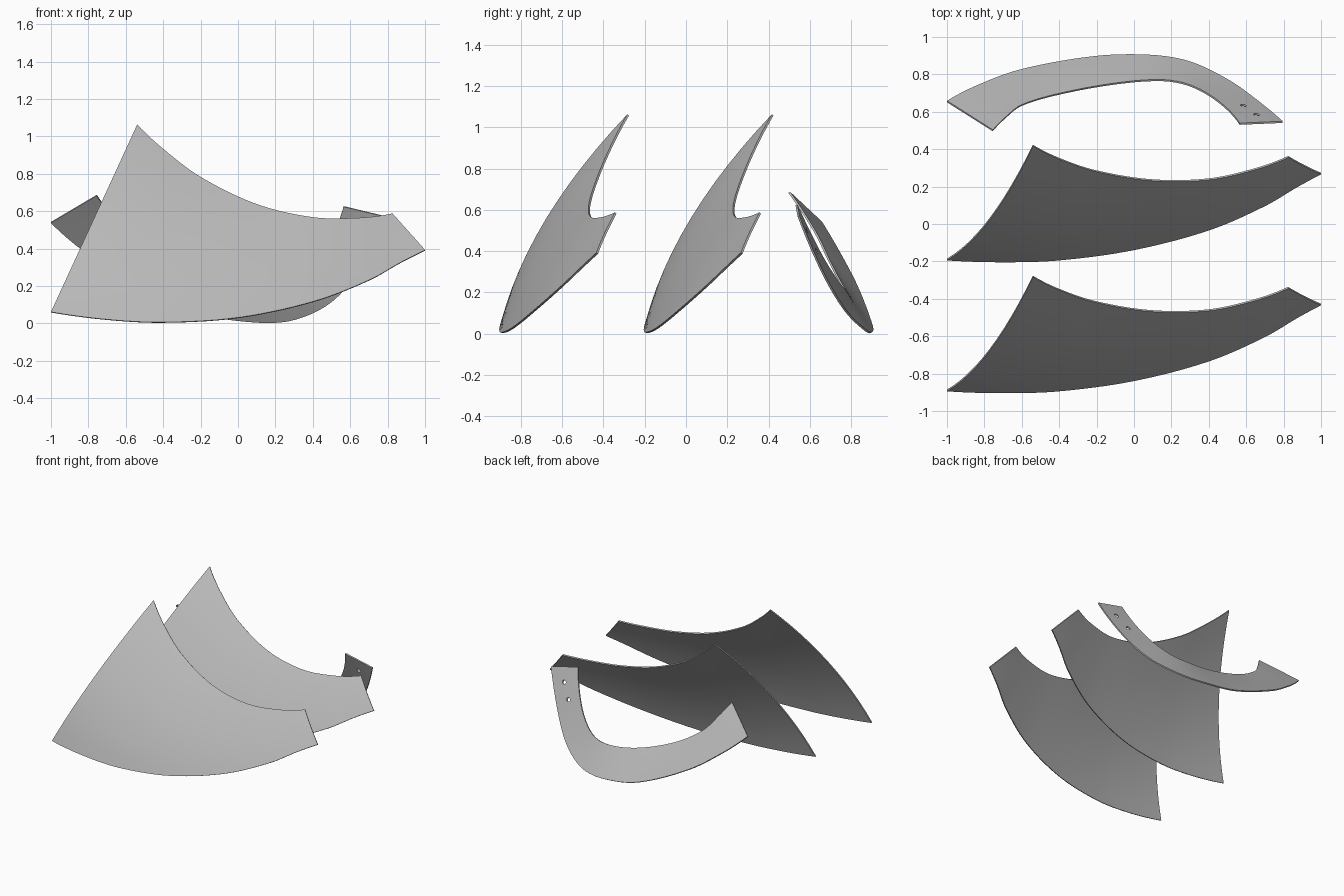
import bpy
import bmesh
from math import radians
from mathutils import Vector, Matrix
from mathutils.geometry import interpolate_bezier

if "Cube" in bpy.data.objects:
    bpy.data.objects.remove(bpy.data.objects["Cube"], do_unlink=True)

STEEL = (0.5, 0.5, 0.5, 1)
THICKNESS = 0.01
steel = bpy.data.materials.new("grey steel")
steel.use_nodes = True
steel.diffuse_color = STEEL
steel.node_tree.nodes["Principled BSDF"].inputs["Base Color"].default_value = STEEL


def smooth_edge(points, count):
    """Evenly spaced points on a smooth curve through the given points."""
    pts = [Vector(p) for p in points]
    tangents = []
    for a, b, c in zip(pts, pts[1:], pts[2:]):
        tangents.append((c - a) / ((b - a).length + (c - b).length))
    first = 2 * (pts[1] - pts[0]).normalized() - tangents[0]
    last = 2 * (pts[-1] - pts[-2]).normalized() - tangents[-1]
    tangents = [first] + tangents + [last]
    dense = [pts[0]]
    for i, (a, b) in enumerate(zip(pts, pts[1:])):
        reach = (b - a).length / 3
        dense += interpolate_bezier(a, a + tangents[i] * reach,
                                    b - tangents[i + 1] * reach, b, 24)[1:]
    lengths = [0]
    for a, b in zip(dense, dense[1:]):
        lengths.append(lengths[-1] + (b - a).length)
    result, j = [], 0
    for k in range(count + 1):
        target = lengths[-1] * k / count
        while j < len(dense) - 2 and lengths[j + 1] < target:
            j += 1
        f = (target - lengths[j]) / (lengths[j + 1] - lengths[j])
        result.append(dense[j].lerp(dense[j + 1], f))
    return result


def sheet(name, lower, upper, bulge, along=48, across=12):
    """Thin plate spanning two edges, bowed along y in proportion to its width."""
    bm = bmesh.new()
    rows = []
    for a, b in zip(smooth_edge(lower, along), smooth_edge(upper, along)):
        bow = bulge * (b - a).length_squared
        row = []
        for k in range(across + 1):
            t = k / across
            p = a.lerp(b, t)
            p.y -= 4 * bow * t * (1 - t)
            row.append(bm.verts.new(p))
        rows.append(row)
    for r, s in zip(rows, rows[1:]):
        for k in range(across):
            bm.faces.new((r[k], s[k], s[k + 1], r[k + 1]))
    mesh = bpy.data.meshes.new(name)
    bm.to_mesh(mesh)
    bm.free()
    mesh.materials.append(steel)
    obj = bpy.data.objects.new(name, mesh)
    bpy.context.collection.objects.link(obj)
    solid = obj.modifiers.new("thickness", 'SOLIDIFY')
    solid.thickness = THICKNESS
    solid.offset = 0
    return obj


def finish(obj):
    """Apply modifiers and shade smoothly with sharp rims."""
    bpy.ops.object.select_all(action='DESELECT')
    obj.select_set(True)
    bpy.context.view_layer.objects.active = obj
    for mod in list(obj.modifiers):
        bpy.ops.object.modifier_apply(modifier=mod.name)
    bpy.ops.object.shade_smooth_by_angle(angle=radians(30))


# Two identical curved blades, one behind the other
blade_lower = [(-1, -.19, .06), (-.7, -.2, .02), (-.4, -.19, .005), (0, -.135, .03),
               (.4, -.03, .115), (.7, .1, .23), (.87, .2, .325), (1, .27, .39)]
blade_upper = [(-.54, .42, 1.06), (-.4, .35, .93), (-.2, .283, .78), (.1, .235, .635),
               (.4, .24, .565), (.65, .295, .562), (.825, .36, .585)]
middle_blade = sheet("middle_blade", blade_lower, blade_upper, .054)
finish(middle_blade)
front_blade = middle_blade.copy()
front_blade.data = middle_blade.data.copy()
front_blade.name = "front_blade"
front_blade.location.y = -.7
bpy.context.collection.objects.link(front_blade)

# Curved bar at the back, with a bent left end
bar_outer = [(-1, .655, .54), (-.84, .738, .4), (-.6, .825, .235), (-.2, .895, .055),
             (.1, .9, .007), (.3, .865, .02), (.5, .77, .115), (.65, .665, .29),
             (.795, .545, .57)]
bar_inner = [(-.755, .5, .685), (-.68, .575, .575), (-.6, .635, .475), (-.4, .695, .35),
             (-.1, .75, .245), (.15, .768, .215), (.3, .74, .245), (.45, .655, .38),
             (.565, .535, .625)]
back_bar = sheet("back_bar", bar_outer, bar_inner, 0)

# Two bolt holes through the right end of the bar
bm = bmesh.new()
axis = Vector((.5, .8, .5)).to_track_quat('Z', 'Y').to_matrix().to_4x4()
for spot in ((.595, .65, .41), (.655, .585, .5)):
    bmesh.ops.create_cone(bm, cap_ends=True, segments=20, radius1=.015, radius2=.015,
                          depth=.15, matrix=Matrix.Translation(spot) @ axis)
mesh = bpy.data.meshes.new("hole_cutter")
bm.to_mesh(mesh)
bm.free()
mesh.materials.append(steel)
cutter = bpy.data.objects.new("hole_cutter", mesh)
cutter.hide_render = True
bpy.context.collection.objects.link(cutter)
cut = back_bar.modifiers.new("holes", 'BOOLEAN')
cut.operation = 'DIFFERENCE'
cut.object = cutter
finish(back_bar)
bpy.data.objects.remove(cutter, do_unlink=True)
